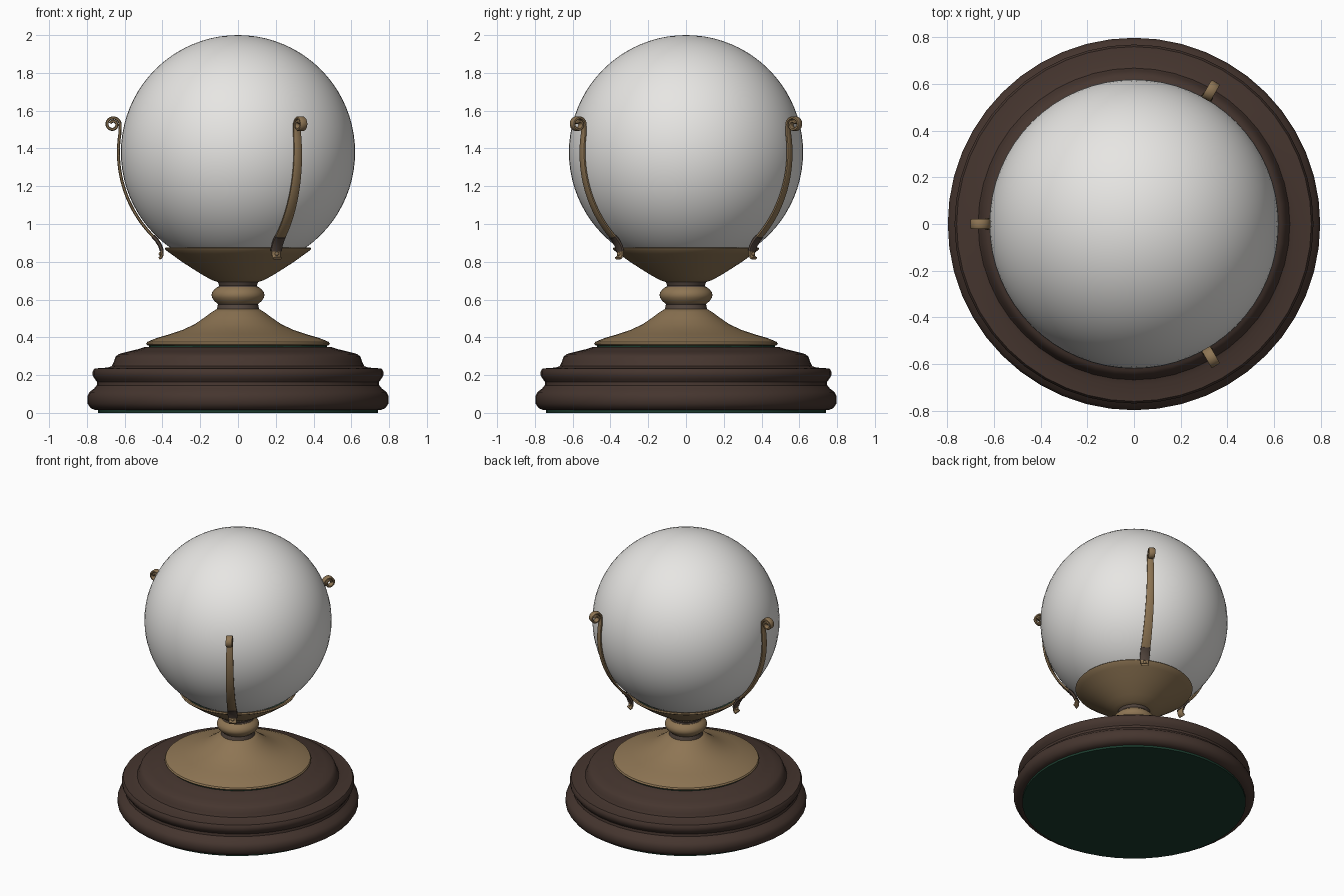
import bpy, bmesh, math
from mathutils import Vector

if "Cube" in bpy.data.objects:
    bpy.data.objects.remove(bpy.data.objects["Cube"])


def material(name, rgb):
    m = bpy.data.materials.new(name)
    m.diffuse_color = (*rgb, 1)
    m.use_nodes = True
    m.node_tree.nodes["Principled BSDF"].inputs["Base Color"].default_value = m.diffuse_color
    return m


WOOD = material("dark wood", (0.060, 0.036, 0.028))
BRASS = material("aged brass", (0.27, 0.178, 0.088))
BRONZE = material("dark bronze", (0.085, 0.060, 0.047))
FELT = material("green felt", (0.011, 0.045, 0.027))
GLASS = material("white globe", (0.80, 0.79, 0.77))


def finish(bm, name, mat, angle=35):
    bmesh.ops.recalc_face_normals(bm, faces=bm.faces)
    me = bpy.data.meshes.new(name)
    bm.to_mesh(me)
    bm.free()
    me.materials.append(mat)
    ob = bpy.data.objects.new(name, me)
    bpy.context.collection.objects.link(ob)
    bpy.ops.object.select_all(action='DESELECT')
    ob.select_set(True)
    bpy.context.view_layer.objects.active = ob
    bpy.ops.object.shade_smooth_by_angle(angle=math.radians(angle))
    return ob


def lathe(name, profile, mat, n=48, angle=35):
    """Spin an (r, z) profile about z; points with r = 0 become poles."""
    bm = bmesh.new()
    rings = []
    for r, z in profile:
        if r == 0:
            rings.append([bm.verts.new((0, 0, z))] * n)
        else:
            rings.append([bm.verts.new((r * math.cos(i * math.tau / n),
                                        r * math.sin(i * math.tau / n), z)) for i in range(n)])
    for a, b in zip(rings, rings[1:]):
        for i in range(n):
            j = (i + 1) % n
            vs = list(dict.fromkeys((a[i], a[j], b[j], b[i])))
            if len(vs) > 2:
                bm.faces.new(vs)
    return finish(bm, name, mat, angle)


def strap(name, path, widths, thick, turn, mat):
    """Sweep a rounded strip along an (r, z) path, standing at angle turn."""
    bm = bmesh.new()
    out = Vector((math.cos(turn), math.sin(turn), 0))
    side = Vector((-math.sin(turn), math.cos(turn), 0))
    up = Vector((0, 0, 1))
    section = [(-1, -.5), (-.75, -1), (.75, -1), (1, -.5), (1, .5), (.75, 1), (-.75, 1), (-1, .5)]
    rings = []
    for k, (r, z) in enumerate(path):
        p, q = path[max(k - 1, 0)], path[min(k + 1, len(path) - 1)]
        t = Vector((q[0] - p[0], q[1] - p[1])).normalized()
        nrm = out * t.y - up * t.x
        c = out * r + up * z
        rings.append([bm.verts.new(c + side * (u * widths[k] / 2) + nrm * (v * thick / 2))
                      for u, v in section])
    for a, b in zip(rings, rings[1:]):
        for i in range(8):
            j = (i + 1) % 8
            bm.faces.new((a[i], a[j], b[j], b[i]))
    bm.faces.new(rings[0])
    bm.faces.new(rings[-1])
    return finish(bm, name, mat, 40)


# Base: felt pad and turned wooden plinth
lathe("felt_pad", [(0, 0), (.74, 0), (.74, .02), (0, .02)], FELT)
lathe("wooden_base", [(0, .015), (.755, .015), (.78, .025), (.797, .05), (.798, .085), (.787, .11),
                      (.763, .128), (.748, .145), (.746, .163), (.757, .178), (.769, .197),
                      (.769, .22), (.76, .235), (.69, .24), (.668, .248), (.658, .27),
                      (.648, .298), (.63, .312), (.58, .325), (.53, .337), (.49, .35),
                      (0, .35)], WOOD)
lathe("felt_gasket", [(0, .345), (.47, .345), (.47, .362), (0, .362)], FELT)

# Brass foot, collars and knop
lathe("brass_foot", [(0, .358), (.478, .358), (.486, .366), (.48, .376), (.43, .397), (.36, .417),
                     (.29, .441), (.23, .469), (.18, .503), (.14, .533), (.108, .552),
                     (0, .552)], BRASS)
lathe("lower_collar", [(0, .542), (.106, .542), (.112, .55), (.106, .575), (.112, .585),
                       (0, .585)], BRONZE)
lathe("knop", [(0, .578), (.108, .578), (.125, .592), (.137, .61), (.14, .624), (.136, .64),
               (.124, .655), (.108, .667), (0, .667)], BRASS)
lathe("upper_collar", [(0, .66), (.108, .66), (.1, .675), (.108, .695), (0, .695)], BRONZE)

# Flared cup with a felt lining under the globe
lathe("cup", [(0, .69), (.1, .69), (.135, .702), (.18, .726), (.24, .763), (.3, .802),
              (.355, .842), (.383, .862), (.388, .87), (.382, .876), (.366, .874), (.34, .85),
              (.25, .795), (.13, .755), (0, .742)], BRASS)
lathe("cup_lining", [(.629 * math.sin(math.radians(a)), 1.38 - .629 * math.cos(math.radians(a)))
                     for a in (0, 6, 12, 18, 24, 30, 35.5)], FELT)

# Globe
bm = bmesh.new()
bmesh.ops.create_uvsphere(bm, u_segments=64, v_segments=40, radius=.62)
bmesh.ops.translate(bm, verts=bm.verts, vec=(0, 0, 1.38))
finish(bm, "globe", GLASS, 60)

# Three arms: flared foot, arc hugging the globe, outward scroll
foot = [(.418, .818), (.407, .824), (.402, .836), (.403, .858), (.412, .885)]
arc = []
for i in range(25):
    a = math.radians(-47 + 56 * i / 24)
    arc.append((.633 * math.cos(a), 1.38 + .633 * math.sin(a)))
scroll = []
for i in range(37):
    f = i / 36
    a = math.radians(195 - 530 * f)
    rad = .040 - .026 * f
    scroll.append((.663 + rad * math.cos(a), 1.527 + rad * math.sin(a)))
path = foot + arc + scroll
widths = [.05] * 3 + [.055] * 2 + [.062 - .018 * i / 24 for i in range(25)] + [.042] * 37

for k, deg in enumerate((180, 60, -60), 1):
    t = math.radians(deg)
    strap(f"arm_{k}", path, widths, .016, t, BRASS)
    strap(f"arm_sleeve_{k}", [(.403, .858), (.412, .885), arc[0], arc[1]], [.064] * 4, .022, t, BRONZE)
    # Rivet on the foot of the arm
    bm = bmesh.new()
    bmesh.ops.create_uvsphere(bm, u_segments=12, v_segments=8, radius=.011)
    bmesh.ops.translate(bm, verts=bm.verts, vec=(.409 * math.cos(t), .409 * math.sin(t), .842))
    finish(bm, f"arm_rivet_{k}", BRASS, 60)
